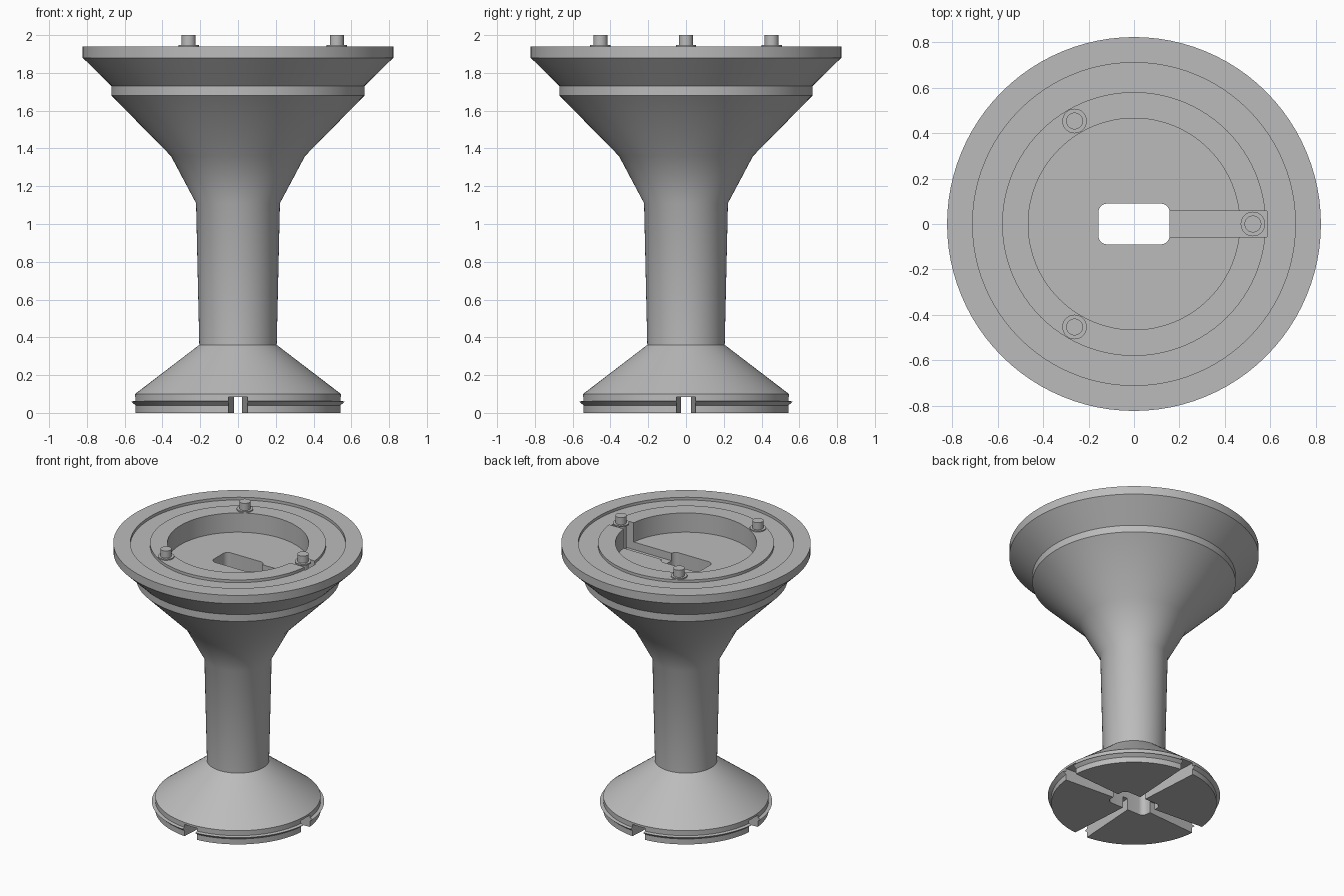
import bpy, bmesh, math

if "Cube" in bpy.data.objects:
    bpy.data.objects.remove(bpy.data.objects["Cube"])

grey = bpy.data.materials.new("mid_grey")
grey.diffuse_color = (0.5, 0.5, 0.5, 1)
grey.use_nodes = True
grey.node_tree.nodes["Principled BSDF"].inputs["Base Color"].default_value = grey.diffuse_color


def make(name, bm):
    bmesh.ops.recalc_face_normals(bm, faces=bm.faces)
    mesh = bpy.data.meshes.new(name)
    bm.to_mesh(mesh)
    bm.free()
    mesh.materials.append(grey)
    ob = bpy.data.objects.new(name, mesh)
    bpy.context.collection.objects.link(ob)
    return ob


def revolve(name, profile, n=96, centre=(0, 0)):
    """Closed solid of revolution; profile runs bottom to top as (radius, z)."""
    bm = bmesh.new()
    rings = []
    for r, z in profile:
        rings.append([bm.verts.new((centre[0] + r * math.cos(2 * math.pi * i / n),
                                    centre[1] + r * math.sin(2 * math.pi * i / n), z))
                      for i in range(n)])
    for a, b in zip(rings, rings[1:]):
        for i in range(n):
            j = (i + 1) % n
            bm.faces.new((a[i], a[j], b[j], b[i]))
    bm.faces.new(rings[0])
    bm.faces.new(rings[-1])
    return make(name, bm)


def prism(name, outline, z0, z1):
    """Extruded plan outline."""
    bm = bmesh.new()
    face = bm.faces.new([bm.verts.new((x, y, z0)) for x, y in outline])
    top = bmesh.ops.extrude_face_region(bm, geom=[face])["geom"]
    for v in top:
        if isinstance(v, bmesh.types.BMVert):
            v.co.z = z1
    return make(name, bm)


def cut(body, cutter):
    mod = body.modifiers.new("cut", "BOOLEAN")
    mod.operation = "DIFFERENCE"
    mod.solver = "EXACT"
    mod.object = cutter
    bpy.context.view_layer.objects.active = body
    bpy.ops.object.modifier_apply(modifier=mod.name)
    bpy.data.objects.remove(cutter)


def smooth(ob):
    bpy.ops.object.select_all(action="DESELECT")
    ob.select_set(True)
    bpy.context.view_layer.objects.active = ob
    bpy.ops.object.shade_smooth_by_angle(angle=math.radians(30))


# Flared body: foot with lip, neck, stepped bowl, rim, sunken ring and pocket
pedestal = revolve("pedestal", [
    (0.545, 0), (0.545, 0.04), (0.568, 0.06), (0.545, 0.064), (0.545, 0.10),
    (0.205, 0.36), (0.222, 1.11), (0.355, 1.36), (0.67, 1.68), (0.67, 1.73),
    (0.822, 1.88), (0.822, 1.94), (0.71, 1.94), (0.71, 1.92), (0.58, 1.92),
    (0.58, 1.94), (0.465, 1.94), (0.465, 1.80)])

# Rounded rectangular shaft through the full height
hx, hy, rad = 0.157, 0.09, 0.04
outline = []
for k, (sx, sy) in enumerate([(1, 1), (-1, 1), (-1, -1), (1, -1)]):
    for s in range(7):
        a = math.pi / 2 * (k + s / 6)
        outline.append((sx * (hx - rad) + rad * math.cos(a),
                        sy * (hy - rad) + rad * math.sin(a)))
cut(pedestal, prism("shaft_cutter", outline, -0.1, 2.1))

# Cable channel from the shaft to the ring
w = 0.058
cut(pedestal, prism("channel_cutter",
                    [(0.1, -w), (0.585, -w), (0.585, w), (0.1, w)], 1.745, 2.1))

# Four tapering grooves under the foot
for k in range(4):
    c, s = round(math.cos(k * math.pi / 2)), round(math.sin(k * math.pi / 2))
    wedge = [(0.0, -0.015), (0.6, -0.054), (0.6, 0.054), (0.0, 0.015)]
    cut(pedestal, prism("groove_cutter",
                        [(x * c - y * s, x * s + y * c) for x, y in wedge], -0.1, 0.085))
smooth(pedestal)

# Locating pins with thin collars; the one in the channel stands on its floor
for k in range(3):
    a = k * 2 * math.pi / 3
    x, y = 0.523 * math.cos(a), 0.523 * math.sin(a)
    base = 1.74 if k == 0 else 1.93
    pin = revolve("locating_pin", [
        (0.037, base), (0.037, 1.938), (0.054, 1.938), (0.054, 1.948),
        (0.037, 1.948), (0.037, 2.0)], 32, (x, y))
    smooth(pin)
